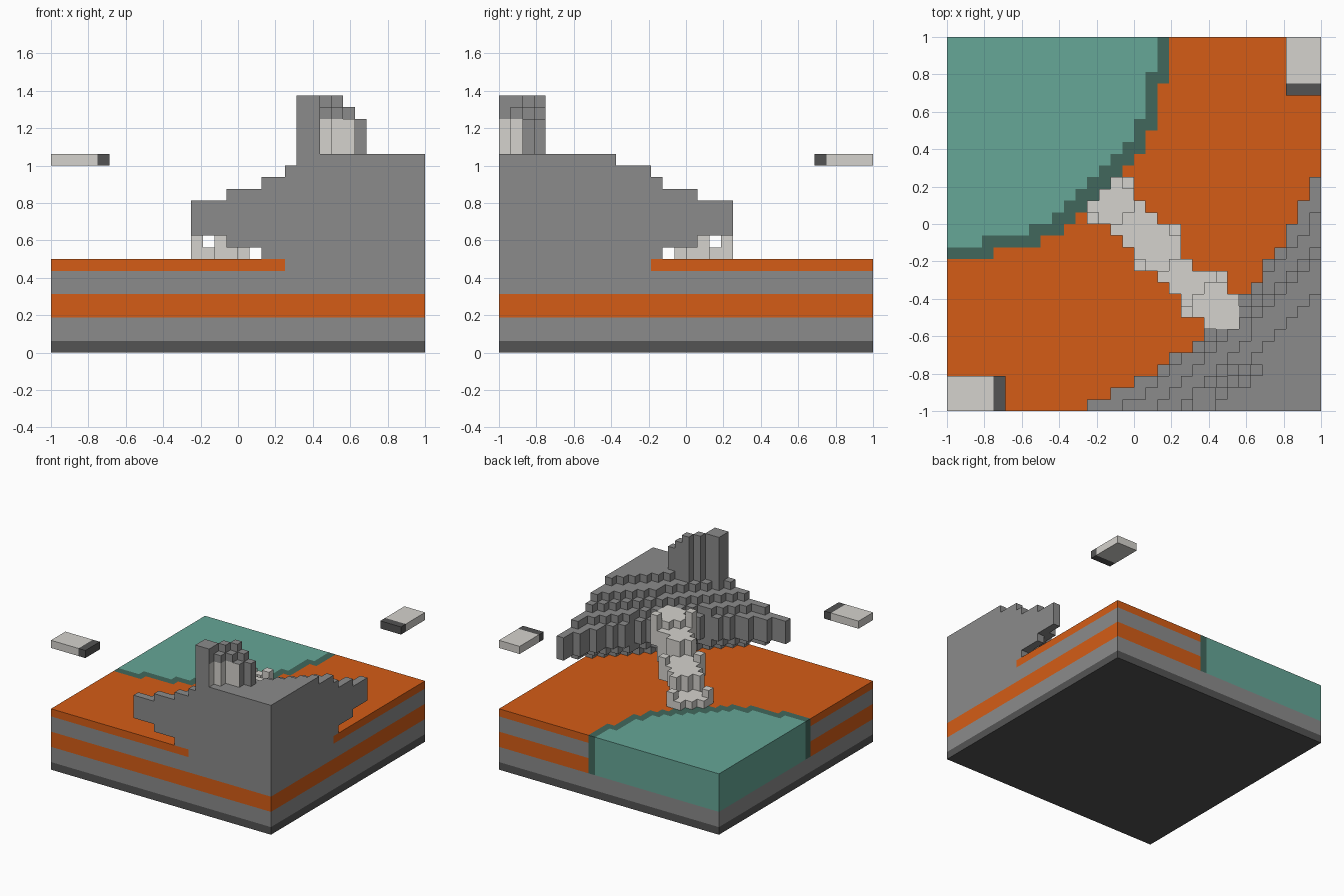
import bpy, bmesh, math
from mathutils import Vector

if "Cube" in bpy.data.objects:
    bpy.data.objects.remove(bpy.data.objects["Cube"])

U = 1 / 16   # block size
H = 16       # half the width in blocks


def material(name, r, g, b):
    m = bpy.data.materials.new(name)
    m.use_nodes = True
    m.diffuse_color = (r, g, b, 1)
    m.node_tree.nodes["Principled BSDF"].inputs["Base Color"].default_value = (r, g, b, 1)
    return m


rock = material("grey rock", .258, .258, .258)
dark = material("dark stone", .088, .088, .088)
pale = material("pale stone", .66, .645, .61)
clay = material("orange clay", .66, .108, .008)
teal = material("teal water", .133, .385, .31)
shore = material("dark teal shore", .053, .137, .108)

cells = {}   # block position -> part name


def fill(part, xs, ys, zs):
    for x in xs:
        for y in ys:
            for z in zs:
                cells[x, y, z] = part


# Layered ground
full = range(-H, H)
for part, low, high in (("base_slab", 0, 1), ("lower_rock_layer", 1, 3),
                        ("lower_clay_layer", 3, 5), ("upper_rock_layer", 5, 7),
                        ("clay_top", 7, 8)):
    fill(part, full, full, range(low, high))

# Pond with a one-block shore, in the back corner
edge = dict(zip(range(-3, H), (-12, -8, -6, -5, -4, -3, -2, -1, 0,
                               1, 1, 2, 2, 2, 2, 3, 3, 3, 3)))
for y, limit in edge.items():
    inner = min(edge.get(y - 1, -H), limit, edge.get(y + 1, limit)) - 1
    fill("pond_shore", range(-H, limit), [y], range(3, 8))
    fill("pond_water", range(-H, inner), [y], range(3, 8))

# Overhanging hill: stepped contours around the front corner
brim = (20, 18, 16, 14, 13, 11, 10, 9, 8, 7, 6, 5, 5, 4, 3, 3, 2, 2, 1, 1)
for b, width in enumerate(brim):
    fill("hill", range(H - width, H), [b - H], range(10, 13))
contours = {(7, 15): (12.5, 1, .93), (8, 14): (14.65, .95, 1),
            (9, 13): (17.9, .85, 1), (16,): (10.5, 1.05, 1)}
for layers, (radius, power, squash) in contours.items():
    for a in range(20):
        for b in range(20):
            if (a + .5) ** power + ((b + .5) * squash) ** power < radius ** power:
                fill("hill", [H - 1 - a], [b - H], layers)

# Curved summit wall
for y, start, end in ((-16, 5, 7), (-15, 5, 8), (-14, 7, 10), (-13, 8, 11)):
    for x in range(start, end):
        fill("summit_wall", [x], [y], range(16, min(22, 43 - x + max(y, -15))))

# Pale cascade of tiers descending diagonally to the pond, with raised ends
band = {3: (-2, 0), 2: (-3, 0), 1: (-4, 1), 0: (-4, 2), -1: (-2, 4), -2: (-1, 4),
        -3: (0, 4), -4: (0, 5), -5: (2, 8), -6: (3, 8), -7: (4, 9), -8: (4, 9), -9: (6, 9)}
tiers = ((-2, 8, 9), (0, 8, 11), (6, 9, 11), (11, 9, 13), (99, 11, 14))
for y, (start, end) in band.items():
    for x in range(start, end):
        low, top = next(t[1:] for t in tiers if x - y <= t[0])
        raised = abs(x + y + 1) >= 3
        fill("cascade_steps", [x], [y], range(low, top + raised))

# Floating slabs with dark ends
fill("back_slab", range(13, 16), range(12, 16), [16])
fill("back_slab_end", range(13, 16), [11], [16])
fill("front_slab", range(-16, -12), range(-16, -13), [16])
fill("front_slab_end", [-12], range(-16, -13), [16])

looks = {"base_slab": dark, "lower_rock_layer": rock, "lower_clay_layer": clay,
         "upper_rock_layer": rock, "clay_top": clay, "pond_shore": shore,
         "pond_water": teal, "hill": rock, "summit_wall": rock, "cascade_steps": pale,
         "back_slab": pale, "back_slab_end": dark, "front_slab": pale, "front_slab_end": dark}
sides = [Vector(d) for d in ((1, 0, 0), (-1, 0, 0), (0, 1, 0), (0, -1, 0), (0, 0, 1), (0, 0, -1))]


def build(part, mat):
    """Make the exposed block faces of one part and merge flat areas."""
    bm = bmesh.new()
    for cell in [c for c, p in cells.items() if p == part]:
        mid = Vector(cell) + Vector((.5, .5, .5))
        for n in sides:
            if tuple(int(v) for v in Vector(cell) + n) in cells:
                continue
            s = Vector((n.y, n.z, n.x))
            t = n.cross(s)
            corners = [(mid + (n + s * i + t * j) / 2) * U
                       for i, j in ((-1, -1), (1, -1), (1, 1), (-1, 1))]
            f = bm.faces.new([bm.verts.new(c) for c in corners])
            # Pale lining inside the summit wall
            if part == "summit_wall" and 17 <= cell[2] < 20:
                lined_x = n.x > 0 and cell[1] < -14
                lined_y = n.y < 0 and cell[1] > -16 and cell[0] < 10
                f.material_index = int(lined_x or lined_y)
    bmesh.ops.remove_doubles(bm, verts=bm.verts, dist=U / 100)
    bmesh.ops.dissolve_limit(bm, angle_limit=math.radians(1), verts=bm.verts,
                             edges=bm.edges, delimit={'MATERIAL'})
    mesh = bpy.data.meshes.new(part)
    bm.to_mesh(mesh)
    bm.free()
    mesh.materials.append(mat)
    if part == "summit_wall":
        mesh.materials.append(pale)
    bpy.context.collection.objects.link(bpy.data.objects.new(part, mesh))


for part, mat in looks.items():
    build(part, mat)
